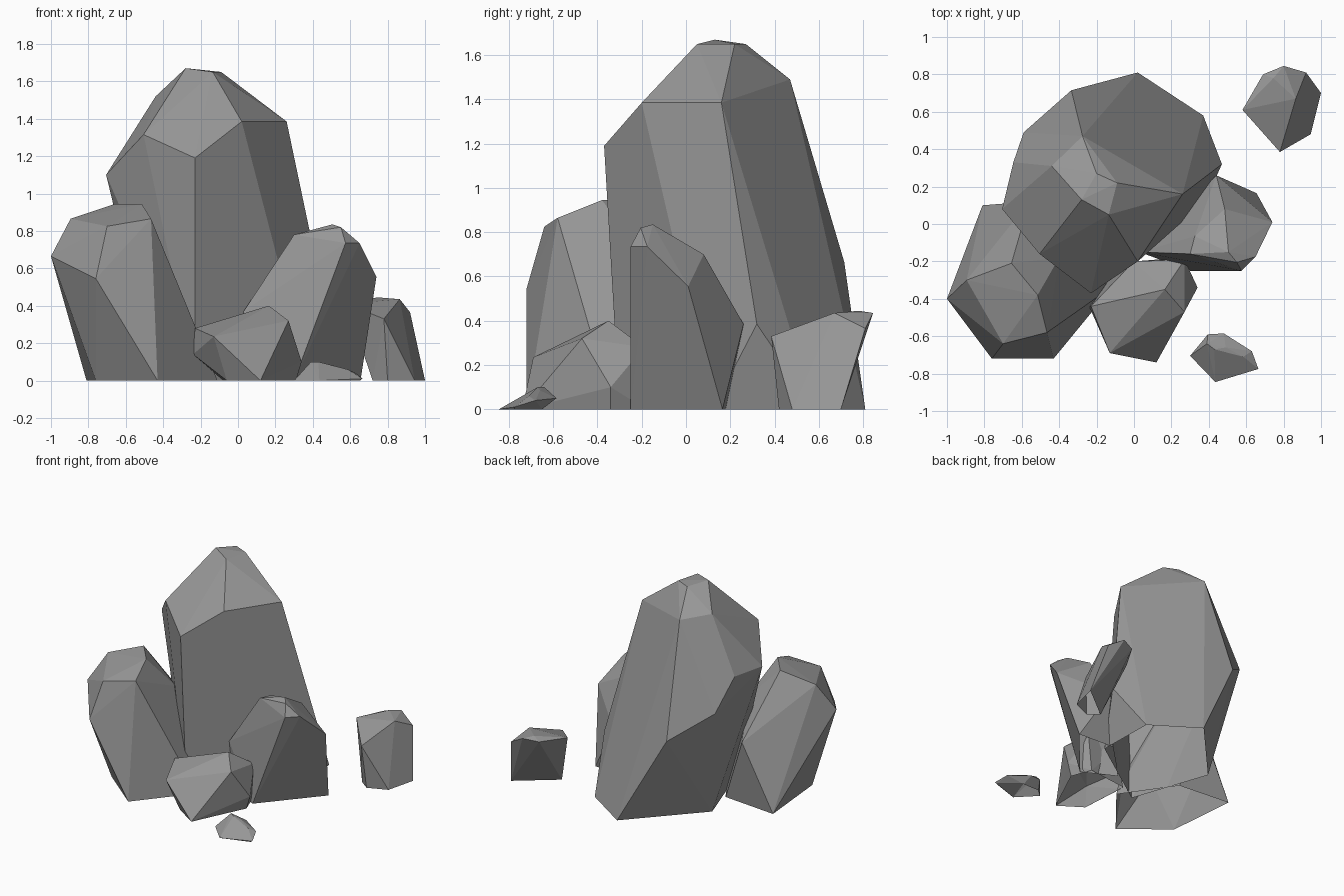
import bpy, bmesh, math

# Dark stone grey
stone = bpy.data.materials.new("stone")
stone.diffuse_color = (0.31, 0.31, 0.31, 1)


def rock(name, crown, foot):
    """Chiselled boulder: hull around a few crown corners (x, y, z) and ground corners (x, y)."""
    bm = bmesh.new()
    for p in crown:
        bm.verts.new(p)
    for x, y in foot:
        bm.verts.new((x, y, 0))
    bmesh.ops.convex_hull(bm, input=bm.verts[:])
    loose = [v for v in bm.verts if not v.link_faces]
    bmesh.ops.delete(bm, geom=loose, context='VERTS')
    bmesh.ops.recalc_face_normals(bm, faces=bm.faces[:])
    # open underside where the rock meets the ground
    under = [f for f in bm.faces if all(v.co.z < 0.001 for v in f.verts)]
    bmesh.ops.delete(bm, geom=under, context='FACES')
    bmesh.ops.dissolve_limit(bm, angle_limit=math.radians(2),
                             verts=bm.verts[:], edges=bm.edges[:])
    me = bpy.data.meshes.new(name)
    bm.to_mesh(me)
    bm.free()
    me.materials.append(stone)
    ob = bpy.data.objects.new(name, me)
    bpy.context.collection.objects.link(ob)
    return ob


# Tall central rock
rock("tall_rock",
     [(-.28, .13, 1.67), (-.09, .22, 1.65), (-.135, .05, 1.65), (-.20, .27, 1.65),
      (-.44, .31, 1.52), (-.275, .47, 1.49), (.26, .16, 1.385), (.02, -.20, 1.385),
      (-.505, -.16, 1.315), (-.23, -.37, 1.19), (-.705, .08, 1.10), (-.645, .33, 1.10),
      (-.59, .49, .86), (-.335, .715, .665), (.47, .32, .385)],
     [(.02, .81), (.37, .58), (.38, .12), (-.23, -.30), (-.44, .31)])

# Leaning rock on the left
rock("left_rock",
     [(-.655, -.21, .945), (-.515, -.38, .945), (-.895, -.30, .865), (-.465, -.58, .865),
      (-.70, -.64, .825), (-1, -.40, .665), (-.76, -.72, .545), (-.40, -.18, .69),
      (-.56, .12, .49)],
     [(-.81, .10), (-.76, -.45), (-.43, -.72), (-.11, -.33), (-.38, .06)])

# Leaning rock on the right
rock("right_rock",
     [(.505, -.15, .835), (.55, -.205, .82), (.575, -.25, .735), (.65, -.175, .735),
      (.30, -.16, .78), (.325, -.065, .77), (.485, .08, .70), (.74, .01, .555),
      (.44, .26, .385), (.03, -.15, .37)],
     [(.655, .165), (.30, -.25), (.05, -.12), (.35, .18)])

# Low rock in front
rock("front_rock",
     [(.165, -.35, .40), (.27, -.47, .32), (.34, -.34, .10), (-.13, -.69, .235),
      (-.23, -.44, .28), (-.24, -.44, .14), (0, -.20, .28), (.27, -.19, .28)],
     [(.12, -.74), (-.06, -.62), (.31, -.34), (.25, -.18), (-.08, -.22)])

# Separate rock at the back right
rock("back_rock",
     [(.745, .78, .445), (.865, .67, .435), (.80, .845, .435), (.92, .81, .365),
      (.69, .80, .42), (.58, .61, .41), (.78, .385, .33)],
     [(.72, .48), (.945, .48), (1, .70), (.80, .42)])

# Pebble in front
rock("pebble",
     [(.39, -.64, .10), (.43, -.67, .10), (.49, -.66, .085), (.585, -.71, .06),
      (.63, -.68, .04), (.48, -.585, .05), (.395, -.59, .05), (.665, -.775, .01)],
     [(.30, -.705), (.435, -.845), (.65, -.775), (.50, -.65), (.36, -.65)])
